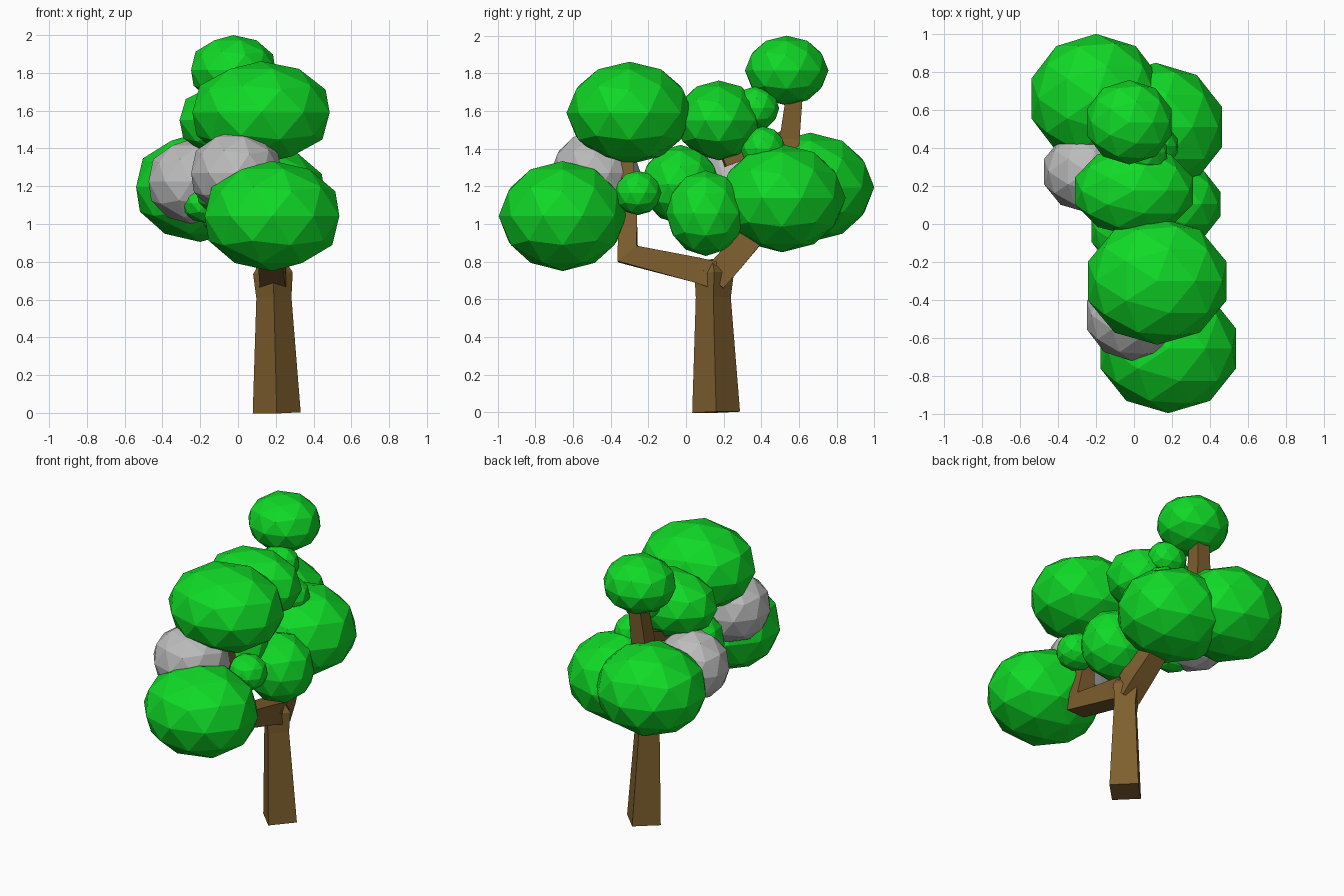
import bpy, bmesh, math
from mathutils import Vector

if "Cube" in bpy.data.objects:
    bpy.data.objects.remove(bpy.data.objects["Cube"])


def material(name, rgb):
    m = bpy.data.materials.new(name)
    m.diffuse_color = (*rgb, 1)
    m.use_nodes = True
    m.node_tree.nodes["Principled BSDF"].inputs["Base Color"].default_value = m.diffuse_color
    return m


GREEN = material("leaf green", (0.005, 0.70, 0.02))
GREY = material("pale grey", (0.50, 0.50, 0.50))
BROWN = material("bark brown", (0.21, 0.115, 0.028))


def finish(bm, name, mat):
    bmesh.ops.recalc_face_normals(bm, faces=bm.faces)
    mesh = bpy.data.meshes.new(name)
    bm.to_mesh(mesh)
    bm.free()
    mesh.materials.append(mat)
    ob = bpy.data.objects.new(name, mesh)
    bpy.context.collection.objects.link(ob)
    return ob


def blob(name, centre, radii, mat):
    """Low-poly leaf cluster: a squashed, flat-shaded icosphere."""
    bm = bmesh.new()
    bmesh.ops.create_icosphere(bm, subdivisions=2, radius=1)
    for v in bm.verts:
        v.co = Vector(c + r * k for c, r, k in zip(centre, radii, v.co))
    finish(bm, name, mat)


def limb(name, points, twist):
    """Four-sided tapered limb through (x, y, z, radius) points."""
    bm = bmesh.new()
    pos = [Vector(p[:3]) for p in points]
    rings = []
    for i, p in enumerate(points):
        before = (pos[i] - pos[i - 1]).normalized() if i else Vector()
        after = (pos[i + 1] - pos[i]).normalized() if i + 1 < len(pos) else Vector()
        t = (before + after).normalized()
        u = Vector((1, 0, 0))
        u = (u - t * u.dot(t)).normalized()
        w = t.cross(u)
        ring = []
        for k in range(4):
            a = twist + k * math.pi / 2
            ring.append(bm.verts.new(pos[i] + (u * math.cos(a) + w * math.sin(a)) * p[3]))
        rings.append(ring)
    for r0, r1 in zip(rings, rings[1:]):
        for k in range(4):
            n = (k + 1) % 4
            bm.faces.new((r0[k], r0[n], r1[n], r1[k]))
    bm.faces.new(rings[0])
    bm.faces.new(rings[-1])
    finish(bm, name, BROWN)


# Trunk and forked branches
Q = math.pi / 4
limb("trunk", [(0.205, 0.16, 0, 0.127), (0.19, 0.145, 0.61, 0.093),
               (0.185, 0.15, 0.74, 0.105), (0.18, 0.14, 0.81, 0.06)], 0)
limb("front_branch", [(0.185, 0.15, 0.73, 0.10), (0.18, 0.06, 0.755, 0.095),
                      (0.17, -0.31, 0.84, 0.092), (0.15, -0.31, 1.04, 0.07),
                      (0.12, -0.32, 1.42, 0.05)], Q)
limb("front_twig", [(0.15, -0.31, 1.0, 0.06), (0.17, -0.6, 1.06, 0.04)], Q)
limb("rear_branch", [(0.185, 0.14, 0.70, 0.10), (0.17, 0.22, 0.79, 0.10),
                     (0.12, 0.40, 0.99, 0.085), (-0.04, 0.53, 1.25, 0.08),
                     (-0.06, 0.55, 1.45, 0.075), (-0.04, 0.58, 1.72, 0.06)], Q)
limb("upper_twig", [(-0.06, 0.54, 1.47, 0.05), (0.0, 0.2, 1.33, 0.04)], Q)

# Leaf clusters
leaves = [
    ("front_low", (0.18, -0.655, 1.042), (0.375, 0.34, 0.292)),
    ("front_high", (0.122, -0.30, 1.59), (0.382, 0.335, 0.272)),
    ("crown", (-0.025, 0.535, 1.815), (0.235, 0.222, 0.185)),
    ("middle_high", (0.0, 0.175, 1.55), (0.325, 0.237, 0.212)),
    ("rear_right", (0.115, 0.51, 1.137), (0.367, 0.338, 0.287)),
    ("rear_left", (-0.20, 0.66, 1.195), (0.357, 0.34, 0.29)),
    ("side_right", (0.235, 0.105, 1.057), (0.23, 0.212, 0.227)),
    ("middle_core", (0.0, -0.03, 1.21), (0.235, 0.212, 0.21)),
    ("small_front", (0.25, -0.255, 1.165), (0.13, 0.125, 0.118)),
    ("small_left", (-0.17, 0.16, 1.11), (0.13, 0.12, 0.105)),
    ("small_top", (0.05, 0.375, 1.615), (0.13, 0.12, 0.118)),
    ("small_rear", (0.105, 0.41, 1.40), (0.13, 0.12, 0.118)),
]
for part, centre, radii in leaves:
    blob("leaves_" + part, centre, radii, GREEN)

# Grey clusters
blob("grey_cluster_front", (-0.01, -0.48, 1.27), (0.25, 0.24, 0.225), GREY)
blob("grey_cluster_left", (-0.245, 0.275, 1.225), (0.24, 0.215, 0.225), GREY)
